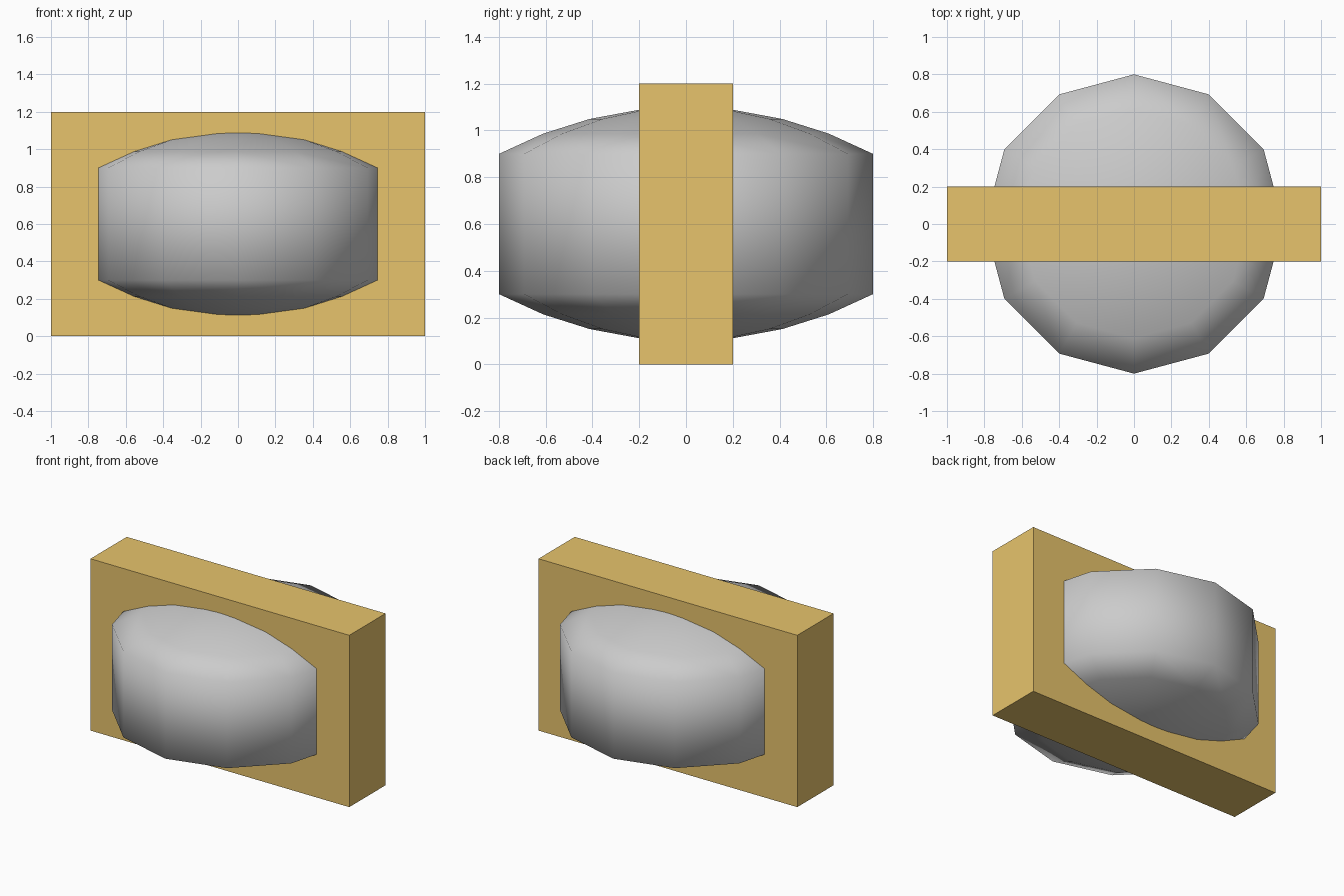
import bpy, bmesh, math

if "Cube" in bpy.data.objects:
    bpy.data.objects.remove(bpy.data.objects["Cube"])

SIDES = 12

# Domed drum: twelve-sided wall closed by shallow spherical caps
R, STEPS = 1.7, 4
rim = math.asin(0.8 / R)
cap = [(R * math.sin(rim * i / STEPS), 1.1 - R + R * math.cos(rim * i / STEPS))
       for i in range(1, STEPS + 1)]
profile = cap + [(r, 1.2 - z) for r, z in reversed(cap)]

bm = bmesh.new()
top = bm.verts.new((0, 0, 1.1))
rings = [[bm.verts.new((r * math.cos(math.tau * k / SIDES),
                        r * math.sin(math.tau * k / SIDES), z))
          for k in range(SIDES)] for r, z in profile]
bottom = bm.verts.new((0, 0, 0.1))
for k in range(SIDES):
    n = (k + 1) % SIDES
    bm.faces.new((top, rings[0][k], rings[0][n]))
    bm.faces.new((bottom, rings[-1][n], rings[-1][k]))
    for a, b in zip(rings, rings[1:]):
        bm.faces.new((a[k], b[k], b[n], a[n]))
for f in bm.faces:
    f.smooth = True
bmesh.ops.recalc_face_normals(bm, faces=bm.faces)
mesh = bpy.data.meshes.new("domed_drum")
bm.to_mesh(mesh)
bm.free()
bpy.context.collection.objects.link(bpy.data.objects.new("domed_drum", mesh))

# Upright plate through the middle
bpy.ops.mesh.primitive_cube_add(size=1, location=(0, 0, 0.6))
plate = bpy.context.object
plate.name = "upright_plate"
plate.scale = (2, 0.4, 1.2)
gold = bpy.data.materials.new("gold")
gold.diffuse_color = (0.8, 0.55, 0.15, 1)
gold.use_nodes = True
gold.node_tree.nodes["Principled BSDF"].inputs["Base Color"].default_value = gold.diffuse_color
plate.data.materials.append(gold)
